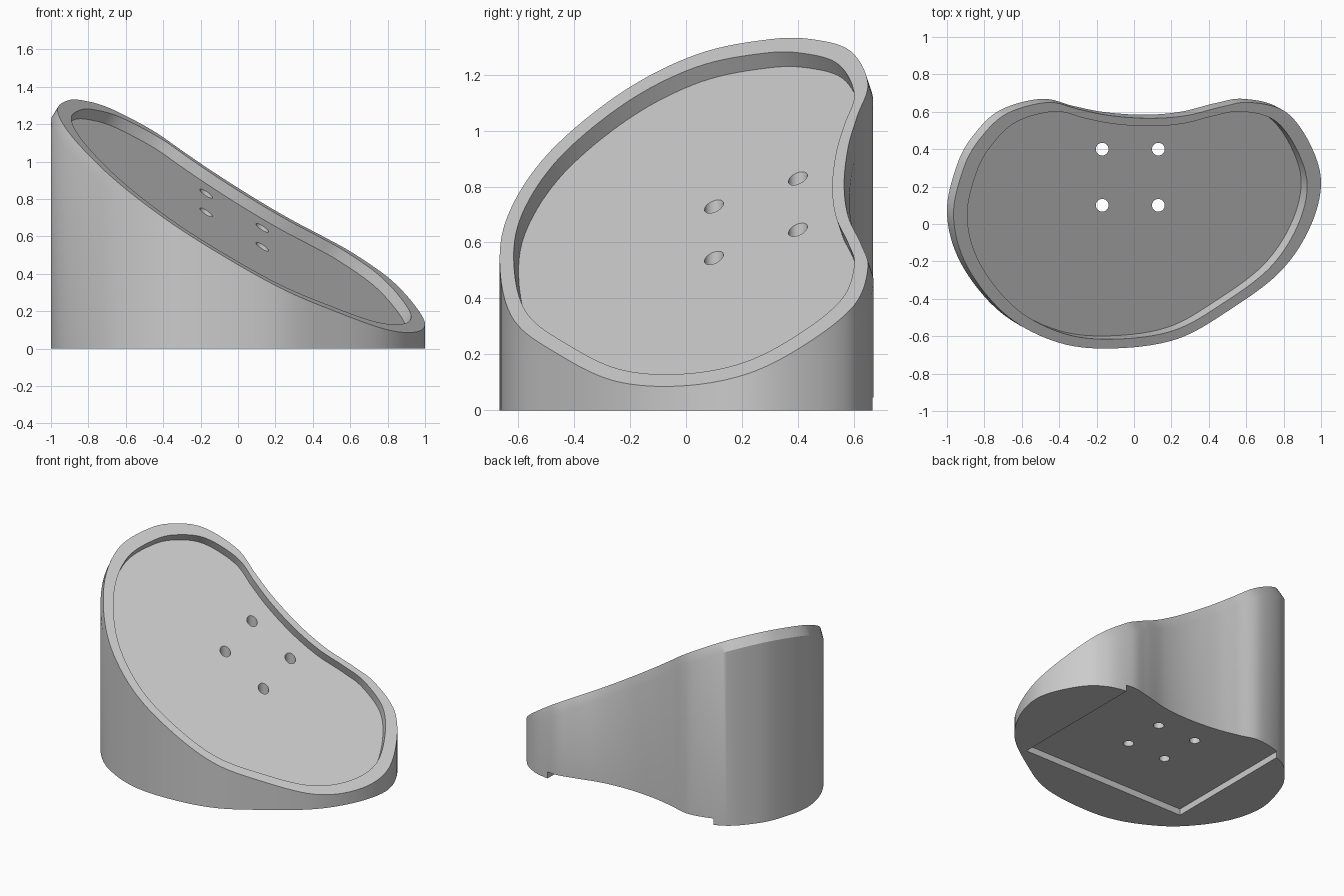
import bpy, bmesh
from mathutils import Vector

cube = bpy.data.objects.get("Cube")
if cube:
    bpy.data.objects.remove(cube, do_unlink=True)

grey = bpy.data.materials.new("plain grey")
grey.use_nodes = True
colour = (0.6, 0.6, 0.6, 1)
grey.diffuse_color = colour
grey.node_tree.nodes["Principled BSDF"].inputs["Base Color"].default_value = colour

# Sloping top plane
SLOPE_X, SLOPE_Y, LEVEL = -0.612, 0.335, 0.669
NORMAL = Vector((-SLOPE_X, -SLOPE_Y, 1)).normalized()
SLAB, POCKET, RIM_SCALE = 0.07, 0.064, 0.925

# Kidney outline of the rim, clockwise from the right end
OUTLINE = [(-.965, .04), (-.91, .30), (-.82, .46), (-.68, .59), (-.46, .65),
           (-.29, .612), (-.13, .58), (.08, .565), (.28, .58), (.47, .627),
           (.62, .65), (.81, .60), (.94, .43), (1, .22), (.94, -.02),
           (.78, -.257), (.51, -.46), (.23, -.615), (-.10, -.665),
           (-.40, -.635), (-.68, -.49), (-.89, -.23)]


def smooth_loop(points, steps=8):
    """Closed Catmull-Rom curve through the points."""
    pts = [Vector(p) for p in points]
    n, out = len(pts), []
    for i in range(n):
        a, b, c, d = (pts[(i + k) % n] for k in (-1, 0, 1, 2))
        for s in range(steps):
            t = s / steps
            out.append(0.5 * (2 * b + (c - a) * t + (2 * a - 5 * b + 4 * c - d) * t ** 2
                              + (3 * b - a - 3 * c + d) * t ** 3))
    return out


def on_slope(p):
    return Vector((p.x, p.y, LEVEL + SLOPE_X * p.x + SLOPE_Y * p.y))


def make_object(name, bm):
    bmesh.ops.recalc_face_normals(bm, faces=bm.faces)
    mesh = bpy.data.meshes.new(name)
    bm.to_mesh(mesh)
    bm.free()
    obj = bpy.data.objects.new(name, mesh)
    bpy.context.collection.objects.link(obj)
    mesh.materials.append(grey)
    return obj


# Rings of the body, from the base up over the rim and into the pocket
loop = smooth_loop(OUTLINE)
base, mid, top, lip, floor = [], [], [], [], []
centre = Vector((0.015, 0.0))
for i, p in enumerate(loop):
    along = loop[(i + 1) % len(loop)] - loop[i - 1]
    outward = Vector((-along.y, along.x))
    high = on_slope(p)
    # The slab edge leans out on the high side; elsewhere the wall drops straight
    leans = outward.dot(NORMAL.xy) < 0
    low = high - NORMAL * SLAB if leans else high - Vector((0, 0, SLAB * NORMAL.z))
    inner = on_slope(centre + (p - centre) * RIM_SCALE)
    base.append(Vector((low.x, low.y, 0)))
    mid.append(low)
    top.append(high)
    lip.append(inner)
    floor.append(inner - NORMAL * POCKET)

bm = bmesh.new()
rings = [[bm.verts.new(v) for v in ring] for ring in (base, mid, top, lip, floor)]
for lower, upper in zip(rings, rings[1:]):
    for i in range(len(lower)):
        bm.faces.new((lower[i - 1], lower[i], upper[i], upper[i - 1]))
bm.faces.new(rings[0])
bm.faces.new(rings[-1])
body = make_object("wedge_body", bm)

# Cutters: four upright screw holes and a shallow recess open at the back
cutters = []
for x in (-0.17, 0.13):
    for y in (0.1, 0.4):
        bm = bmesh.new()
        bmesh.ops.create_cone(bm, cap_ends=True, segments=32, radius1=0.034,
                              radius2=0.034, depth=4)
        bmesh.ops.translate(bm, verts=bm.verts, vec=(x, y, 0))
        cutters.append(make_object("hole_cutter", bm))
bm = bmesh.new()
bmesh.ops.create_cube(bm, size=1)
bmesh.ops.scale(bm, verts=bm.verts, vec=(1.28, 1.4, 0.09))
bmesh.ops.translate(bm, verts=bm.verts, vec=(-0.02, 0.37, 0))
cutters.append(make_object("recess_cutter", bm))

bpy.ops.object.select_all(action='DESELECT')
body.select_set(True)
bpy.context.view_layer.objects.active = body
for cutter in cutters:
    cutter.hide_render = True
    cut = body.modifiers.new("cut", 'BOOLEAN')
    cut.operation = 'DIFFERENCE'
    cut.solver = 'EXACT'
    cut.object = cutter
    bpy.ops.object.modifier_apply(modifier=cut.name)
    bpy.data.objects.remove(cutter, do_unlink=True)

bpy.ops.object.shade_smooth_by_angle(angle=0.5)
